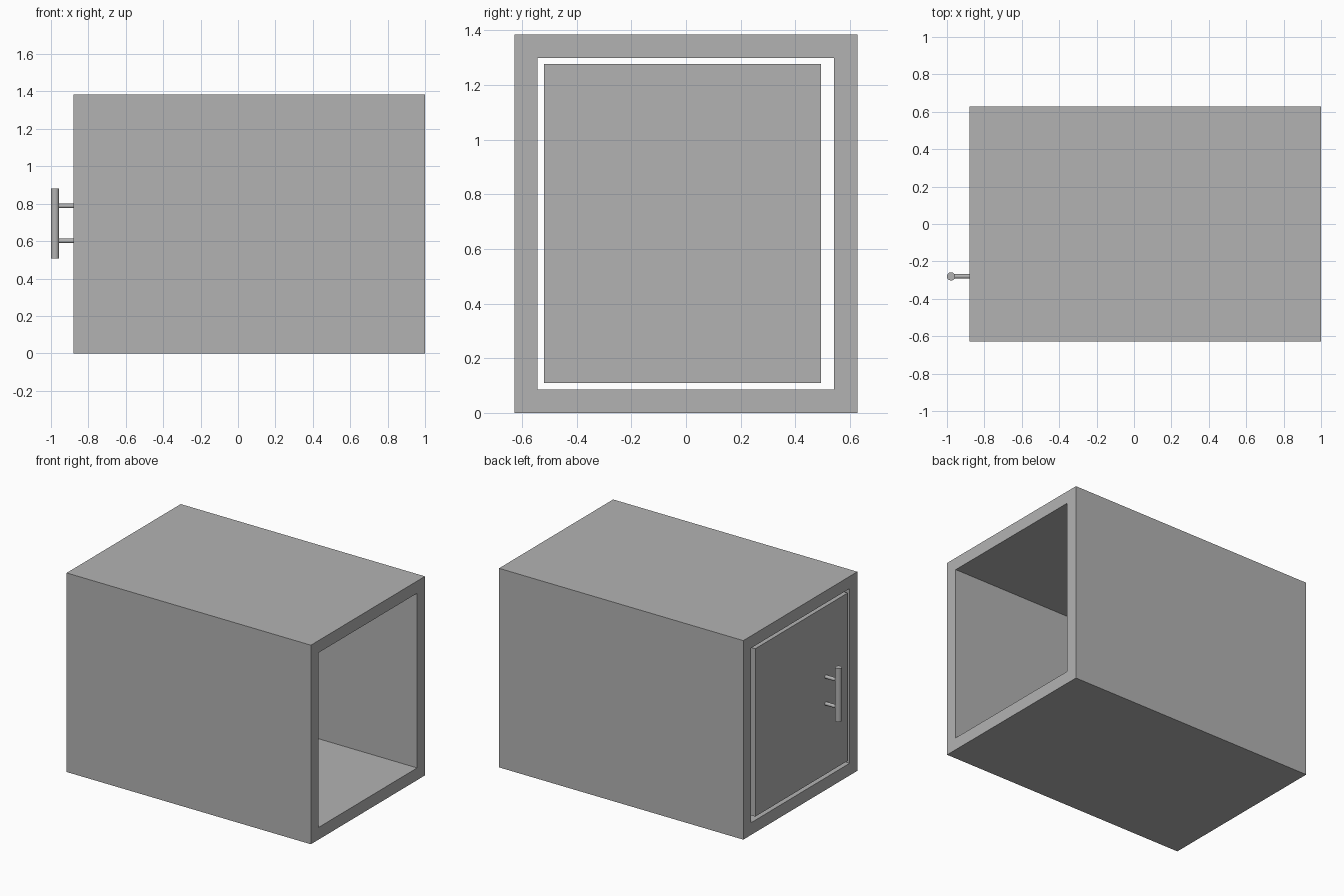
import bpy
import bmesh
from mathutils import Matrix, Vector

if "Cube" in bpy.data.objects:
    bpy.data.objects.remove(bpy.data.objects["Cube"], do_unlink=True)

# Single grey finish
grey = bpy.data.materials.new("plain_grey")
grey.use_nodes = True
colour = (0.45, 0.45, 0.45, 1)
grey.diffuse_color = colour
grey.node_tree.nodes["Principled BSDF"].inputs["Base Color"].default_value = colour

FRONT, BACK = -0.88, 1.0


def add_object(name, bm):
    bmesh.ops.recalc_face_normals(bm, faces=bm.faces)
    mesh = bpy.data.meshes.new(name)
    bm.to_mesh(mesh)
    bm.free()
    mesh.materials.append(grey)
    obj = bpy.data.objects.new(name, mesh)
    bpy.context.collection.objects.link(obj)
    return obj


def rect(bm, x, y0, y1, z0, z1):
    return [bm.verts.new((x, y, z)) for y, z in ((y0, z0), (y1, z0), (y1, z1), (y0, z1))]


def bridge(bm, a, b):
    for i in range(4):
        j = (i + 1) % 4
        bm.faces.new((a[i], a[j], b[j], b[i]))


def rod(name, start, end, radius):
    start, end = Vector(start), Vector(end)
    axis = end - start
    turn = axis.to_track_quat("Z", "Y").to_matrix().to_4x4()
    bm = bmesh.new()
    bmesh.ops.create_cone(bm, cap_ends=True, segments=32, radius1=radius, radius2=radius,
                          depth=axis.length,
                          matrix=Matrix.Translation((start + end) / 2) @ turn)
    obj = add_object(name, bm)
    bpy.ops.object.select_all(action="DESELECT")
    obj.select_set(True)
    bpy.context.view_layer.objects.active = obj
    bpy.ops.object.shade_smooth_by_angle()


# Cabinet shell, open from end to end
outer = (-0.627, 0.627, 0, 1.385)
inner = (-0.543, 0.541, 0.085, 1.3)
bm = bmesh.new()
loops = [rect(bm, FRONT, *outer), rect(bm, BACK, *outer),
         rect(bm, BACK, *inner), rect(bm, FRONT, *inner)]
for i in range(4):
    bridge(bm, loops[i], loops[(i + 1) % 4])
add_object("cabinet_shell", bm)

# Door panel set flush in the opening with a gap all round
door = (-0.52, 0.495, 0.11, 1.278)
bm = bmesh.new()
near, far = rect(bm, FRONT, *door), rect(bm, FRONT + 0.085, *door)
bridge(bm, near, far)
bm.faces.new(near)
bm.faces.new(far)
add_object("door", bm)

# Bar handle on two posts
HANDLE_Y, BAR_X = -0.28, -0.978
rod("handle_bar", (BAR_X, HANDLE_Y, 0.508), (BAR_X, HANDLE_Y, 0.88), 0.022)
for name, z in (("lower_handle_post", 0.601), ("upper_handle_post", 0.788)):
    rod(name, (BAR_X, HANDLE_Y, z), (FRONT, HANDLE_Y, z), 0.012)
